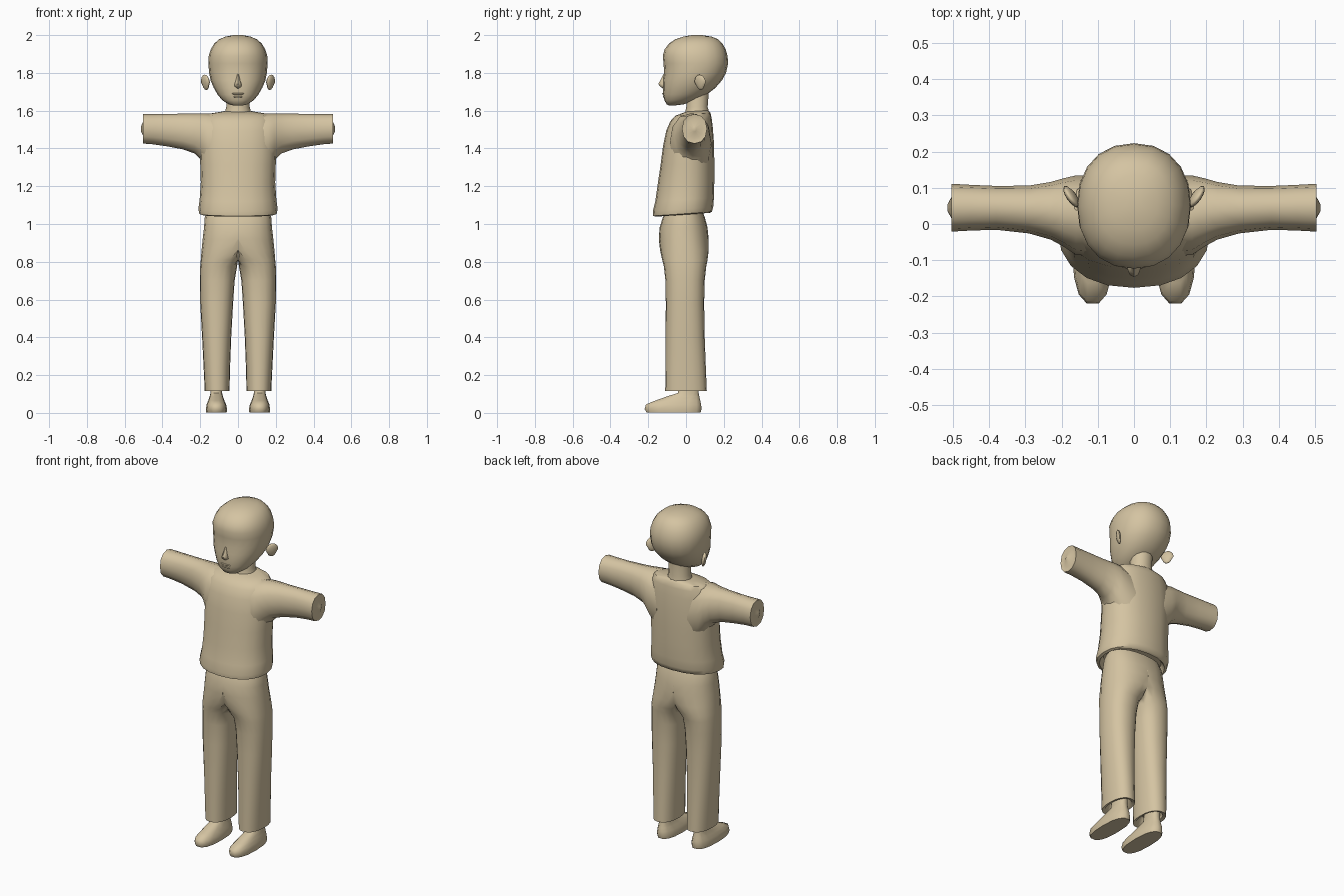
import bpy, bmesh, math

mat = bpy.data.materials.new("warm_clay")
mat.diffuse_color = (0.66, 0.55, 0.36, 1)


def finish(name, bm, mirror=False, angle=50):
    bmesh.ops.remove_doubles(bm, verts=bm.verts, dist=0.0005)
    bmesh.ops.recalc_face_normals(bm, faces=bm.faces)
    mesh = bpy.data.meshes.new(name)
    bm.to_mesh(mesh)
    bm.free()
    ob = bpy.data.objects.new(name, mesh)
    bpy.context.collection.objects.link(ob)
    mesh.materials.append(mat)
    if mirror:
        m = ob.modifiers.new("Mirror", 'MIRROR')
        m.use_clip = True
    bpy.ops.object.select_all(action='DESELECT')
    ob.select_set(True)
    bpy.context.view_layer.objects.active = ob
    bpy.ops.object.shade_smooth_by_angle(angle=math.radians(angle))
    return ob


def loft(name, rings, sides=16, power=2.2, tilt=0.0, along_x=False, mirror=False, half=False):
    """Skin rounded rings (t, a0, a1, b0, b1): bounds across at height t.
    along_x runs the rings along x with a=y, b=z; half clamps at the centre plane."""
    bm = bmesh.new()
    loops = []
    for t, a0, a1, b0, b1 in rings:
        loop = []
        for i in range(sides):
            w = 2 * math.pi * i / sides
            c, s = math.cos(w), math.sin(w)
            a = (a0 + a1) / 2 + (a1 - a0) / 2 * math.copysign(abs(c) ** (2 / power), c)
            b = (b0 + b1) / 2 + (b1 - b0) / 2 * math.copysign(abs(s) ** (2 / power), s)
            if half:
                a = 0.0 if a < 1e-4 else a
            loop.append(bm.verts.new((t, a, b) if along_x else (a, b, t + tilt * b)))
        loops.append(loop)
    for lo, hi in zip(loops, loops[1:]):
        for i in range(sides):
            j = (i + 1) % sides
            bm.faces.new((lo[i], lo[j], hi[j], hi[i]))
    bm.faces.new(loops[0])
    bm.faces.new(loops[-1])
    if half:  # open the centre plane so the mirrored halves weld
        inner = [f for f in bm.faces if all(v.co.x < 1e-4 for v in f.verts)]
        bmesh.ops.delete(bm, geom=inner, context='FACES')
    return finish(name, bm, mirror)


def wide(rows):
    """Rows (t, half width, b0, b1) to symmetric ring bounds."""
    return [(t, -w, w, b0, b1) for t, w, b0, b1 in rows]


# Sweater body with a tucked hem that dips at the front
loft("sweater_body", wide([
    (1.085, .175, -.13, .10), (1.05, .19, -.16, .125), (1.055, .205, -.174, .137),
    (1.08, .21, -.176, .144), (1.13, .203, -.163, .148), (1.22, .197, -.15, .15),
    (1.32, .20, -.135, .15), (1.42, .203, -.122, .148), (1.50, .198, -.105, .142),
    (1.55, .188, -.083, .136), (1.578, .165, -.055, .13), (1.588, .10, -.02, .122),
    (1.595, .06, 0, .115)]), sides=20, power=2.25, tilt=.07)

# Sleeves flare into the body; recessed cuff with a small wrist stub
loft("sleeves", [
    (.10, -.09, .135, 1.22, 1.58), (.16, -.085, .134, 1.28, 1.586),
    (.195, -.062, .126, 1.34, 1.586), (.23, -.043, .116, 1.373, 1.585),
    (.29, -.026, .106, 1.395, 1.584), (.38, -.016, .105, 1.412, 1.583),
    (.45, -.018, .108, 1.422, 1.582), (.503, -.021, .111, 1.426, 1.582),
    (.497, .003, .087, 1.455, 1.555), (.514, .035, .055, 1.49, 1.515)],
    sides=12, along_x=True, mirror=True)

# Trousers: joined hips splitting into two legs
loft("trousers", [
    (1.07, -.165, .165, -.105, .085), (1.035, -.176, .176, -.123, .10),
    (.98, -.18, .18, -.14, .114), (.92, -.185, .187, -.144, .12),
    (.86, -.12, .193, -.137, .12), (.81, -.03, .197, -.126, .114),
    (.775, .005, .20, -.117, .107), (.70, .018, .202, -.109, .099),
    (.58, .026, .20, -.107, .096), (.40, .036, .19, -.108, .099),
    (.24, .042, .182, -.109, .105), (.115, .045, .176, -.11, .11),
    (.12, .06, .16, -.09, .09), (.16, .08, .145, -.06, .075)],
    sides=20, power=2.3, mirror=True, half=True)

# Shoes with ankles
loft("shoes", [
    (.002, .06, .168, -.212, .08), (.02, .058, .17, -.222, .085),
    (.045, .063, .166, -.215, .083), (.065, .072, .158, -.165, .078),
    (.088, .08, .15, -.10, .072), (.105, .084, .146, -.045, .068),
    (.17, .084, .146, -.035, .068)], sides=14, power=2.5, mirror=True)

# Neck
loft("neck", wide([(1.54, .085, -.02, .13), (1.59, .07, -.006, .124),
                   (1.62, .062, 0, .116), (1.74, .062, 0, .125)]), sides=14, power=2.1)

# Head, from chin to crown
loft("head", wide([
    (1.628, .025, -.09, -.055), (1.634, .05, -.103, -.01), (1.655, .083, -.114, .05),
    (1.685, .108, -.122, .11), (1.72, .128, -.122, .155), (1.76, .145, -.122, .19),
    (1.80, .153, -.116, .212), (1.85, .157, -.119, .223), (1.89, .155, -.123, .22),
    (1.925, .144, -.113, .21), (1.955, .126, -.09, .193), (1.978, .10, -.057, .17),
    (1.992, .066, -.015, .135), (2.0, .025, .03, .085)]), sides=20, power=2.2)

# Nose: a small wedge coming out of the face
loft("nose", wide([
    (1.718, .008, -.124, -.10), (1.73, .02, -.139, -.10), (1.742, .018, -.147, -.10),
    (1.76, .012, -.136, -.10), (1.795, .006, -.118, -.10)]), sides=8, power=1.8)


def blob(name, centre, size, turn=(0, 0, 0), mirror=False):
    bm = bmesh.new()
    bmesh.ops.create_uvsphere(bm, u_segments=12, v_segments=8, radius=1)
    for v in bm.verts:
        v.co.x *= size[0]
        v.co.y *= size[1]
        v.co.z *= size[2]
        if mirror and v.co.z < 0:  # lobes taper downward
            v.co.y *= .8
    from mathutils import Euler, Vector
    bmesh.ops.transform(bm, matrix=Euler(turn).to_matrix().to_4x4(), verts=bm.verts)
    bmesh.ops.translate(bm, vec=Vector(centre), verts=bm.verts)
    return finish(name, bm, mirror)


# Ears swept outward and back
blob("ears", (.172, .075, 1.75), (.013, .036, .041), (0, math.radians(8), math.radians(-35)), True)

# Lips either side of a narrow mouth slit
blob("upper_lip", (0, -.113, 1.69), (.036, .013, .006))
blob("lower_lip", (0, -.11, 1.674), (.028, .013, .006))
